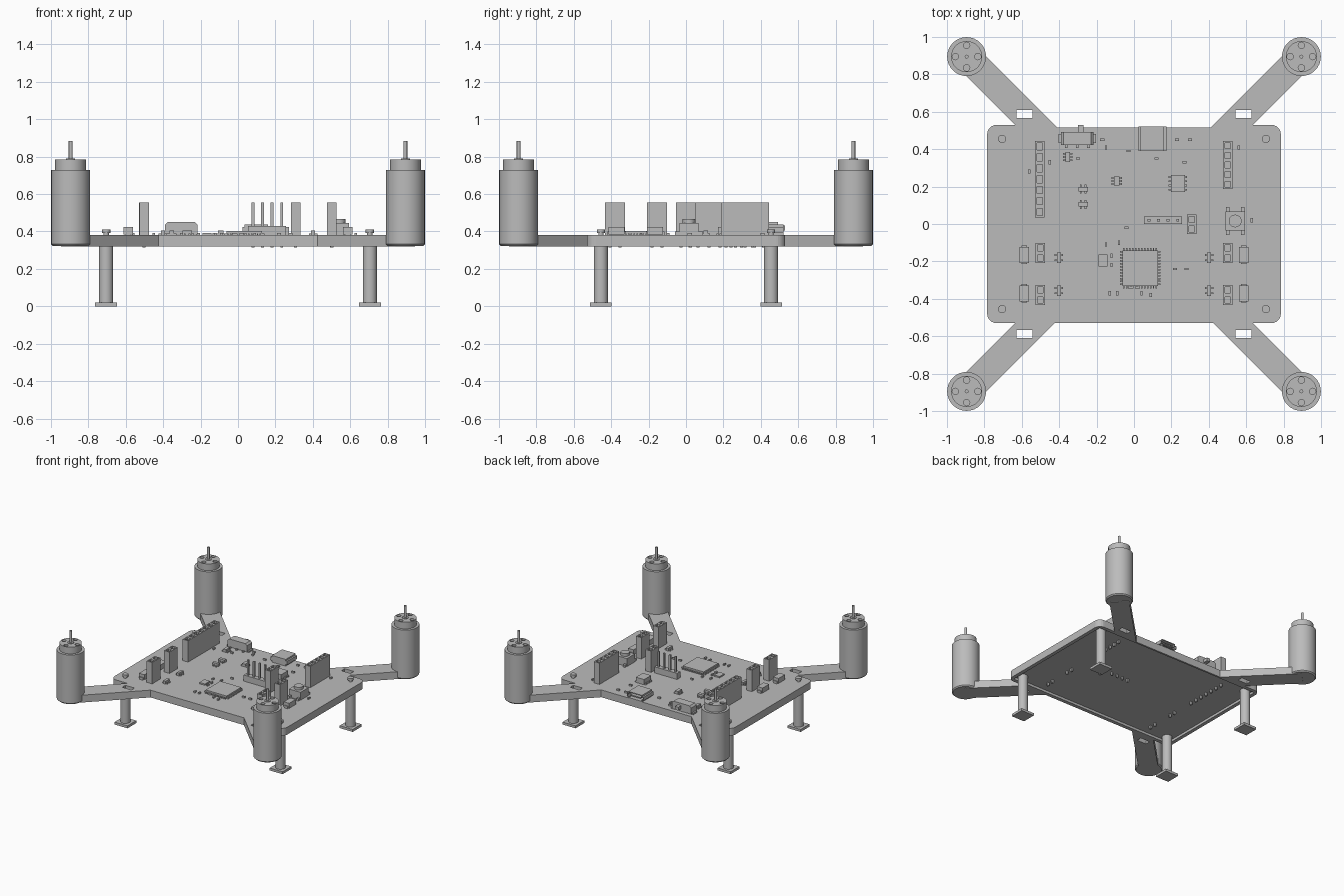
import bpy, bmesh, math
from mathutils import Matrix, Vector

if "Cube" in bpy.data.objects:
    bpy.data.objects.remove(bpy.data.objects["Cube"])

TOP = 0.38   # upper surface of the board
grey = bpy.data.materials.new("light_grey")
grey.diffuse_color = (0.5, 0.5, 0.5, 1)
grey.use_nodes = True
grey.node_tree.nodes["Principled BSDF"].inputs["Base Color"].default_value = grey.diffuse_color


def part(name, bm, loc=(0, 0, 0), smooth=False):
    bmesh.ops.recalc_face_normals(bm, faces=bm.faces)
    me = bpy.data.meshes.new(name)
    bm.to_mesh(me)
    bm.free()
    ob = bpy.data.objects.new(name, me)
    ob.location = loc
    bpy.context.collection.objects.link(ob)
    me.materials.append(grey)
    if smooth:
        bpy.ops.object.select_all(action='DESELECT')
        ob.select_set(True)
        bpy.context.view_layer.objects.active = ob
        bpy.ops.object.shade_smooth_by_angle(angle=math.radians(30))
    return ob


def box(bm, cx, cy, w, d, z0, z1):
    m = Matrix.Translation((cx, cy, (z0 + z1) / 2)) @ Matrix.Diagonal((w, d, z1 - z0, 1))
    return bmesh.ops.create_cube(bm, size=1, matrix=m)['verts']


def cyl(bm, cx, cy, r, z0, z1, n=24):
    bmesh.ops.create_cone(bm, cap_ends=True, segments=n, radius1=r, radius2=r, depth=z1 - z0,
                          matrix=Matrix.Translation((cx, cy, (z0 + z1) / 2)))


def cut(ob, bm):
    # subtract a helper mesh, then remove the helper
    tool = part("cutter", bm)
    tool.hide_render = True
    mod = ob.modifiers.new("cut", 'BOOLEAN')
    mod.operation, mod.solver, mod.object = 'DIFFERENCE', 'EXACT', tool
    dg = bpy.context.evaluated_depsgraph_get()
    me = bpy.data.meshes.new_from_object(ob.evaluated_get(dg))
    ob.modifiers.clear()
    ob.data = me
    bpy.data.objects.remove(tool)


def chip(bm, cx, cy, w, d, z1, nx=0, ny=0, reach=0.012, leg=0.01):
    # chip body with nx legs on the front/back sides and ny legs on the left/right sides
    box(bm, cx, cy, w, d, TOP + 0.002, z1)
    for i in range(nx):
        box(bm, cx + w * ((i + 0.5) / nx - 0.5), cy, leg, d + 2 * reach, TOP, TOP + 0.01)
    for i in range(ny):
        box(bm, cx, cy + d * ((i + 0.5) / ny - 0.5), w + 2 * reach, leg, TOP, TOP + 0.01)


# frame board: one outline with rounded corners and four diagonal arms
def quadrant(edge):
    a, h, c = 0.105, 0.0525, 0.895
    pts = [(edge - a, edge), (c - h, c + h), (c + h, c - h), (0.53 + a, 0.53)]
    pts += [(0.735 + 0.05 * math.sin(t), 0.48 + 0.05 * math.cos(t))
            for t in (i * math.pi / 12 for i in range(7))]
    return pts


back, front = quadrant(0.515), quadrant(0.53)
outline = (back + [(x, -y) for x, y in reversed(front)]
           + [(-x, -y) for x, y in front] + [(-x, y) for x, y in reversed(back)])
bm = bmesh.new()
face = bm.faces.new([bm.verts.new((x, y, 0.32)) for x, y in outline])
ext = bmesh.ops.extrude_face_region(bm, geom=[face])['geom']
bmesh.ops.translate(bm, vec=(0, 0, TOP - 0.32), verts=[v for v in ext if isinstance(v, bmesh.types.BMVert)])
board = part("frame_board", bm)

# arm slots and the shallow recess underneath
bm = bmesh.new()
for sx in (-1, 1):
    for sy in (-1, 1):
        box(bm, sx * 0.585, sy * 0.588, 0.084, 0.042, 0.25, 0.45)
box(bm, 0, 0, 1.51, 1.0, 0.25, 0.34)
cut(board, bm)

# motors and legs at the four corners
PROFILE = [(0, .323), (.096, .323), (.104, .332), (.104, .73), (.083, .73), (.083, .785),
           (.024, .785), (.024, .79), (.01, .79), (.01, .885), (0, .885)]
for sx, side in ((-1, "left"), (1, "right")):
    for sy, end in ((-1, "front"), (1, "back")):
        bm = bmesh.new()
        vs = [bm.verts.new((r, 0, z)) for r, z in PROFILE]
        es = [bm.edges.new(p) for p in zip(vs, vs[1:])]
        bmesh.ops.spin(bm, geom=vs + es, cent=(0, 0, 0), axis=(0, 0, 1),
                       angle=math.tau, steps=32, use_duplicate=False)
        bmesh.ops.remove_doubles(bm, verts=bm.verts, dist=1e-4)
        motor = part(f"motor_{end}_{side}", bm, (sx * 0.895, sy * 0.895, 0), True)
        bm = bmesh.new()
        for k in range(4):
            t = k * math.pi / 2
            cyl(bm, 0.06 * math.cos(t) + sx * 0.895, 0.06 * math.sin(t) + sy * 0.895, 0.017, 0.76, 0.82, 16)
        cut(motor, bm)

        bm = bmesh.new()
        box(bm, 0, 0, 0.118, 0.114, 0, 0.02)
        cyl(bm, 0, 0, 0.038, 0.02, 0.34)
        cyl(bm, 0, 0, 0.014, TOP, 0.395)
        cyl(bm, 0, 0, 0.022, 0.392, 0.41)
        part(f"leg_{end}_{side}", bm, (sx * 0.705, sy * 0.455, 0), True)


# socket headers: a strip of square wells, with solder pins below the board
def header(name, cx, y0, y1, n):
    bm = bmesh.new()
    m = Matrix.Translation((cx, (y0 + y1) / 2, 0.555)) @ Matrix.Diagonal((0.05, y1 - y0, 1, 1))
    bmesh.ops.create_grid(bm, x_segments=1, y_segments=n, size=0.5, matrix=m)
    wells = list(bm.faces)
    rim = [e for e in bm.edges if e.is_boundary]
    walls = bmesh.ops.extrude_edge_only(bm, edges=rim)['geom']
    bmesh.ops.translate(bm, vec=(0, 0, TOP - 0.555), verts=[v for v in walls if isinstance(v, bmesh.types.BMVert)])
    bmesh.ops.inset_individual(bm, faces=wells, thickness=0.014)
    hole = bmesh.ops.extrude_discrete_faces(bm, faces=wells)['faces']
    bottom = {v for f in hole for v in f.verts}
    bmesh.ops.translate(bm, vec=(0, 0, -0.06), verts=list(bottom))
    for i in range(n):
        box(bm, cx, y0 + (y1 - y0) * (i + 0.5) / n, 0.016, 0.016, 0.314, 0.345)
    part(name, bm)


header("long_socket", -0.503, 0.035, 0.444, 7)
header("short_socket", 0.501, 0.187, 0.444, 5)
header("centre_socket", 0.308, -0.053, 0.05, 2)
for sx, side in ((-1, "left"), (1, "right")):
    for y, end in ((-0.155, "back"), (-0.38, "front")):
        header(f"motor_socket_{end}_{side}", sx * 0.502, y - 0.053, y + 0.053, 2)

# pin header
bm = bmesh.new()
box(bm, 0.155, 0.02, 0.205, 0.042, TOP, 0.43)
for i in range(4):
    box(bm, 0.08 + i * 0.051, 0.02, 0.014, 0.014, 0.428, 0.555)
    box(bm, 0.08 + i * 0.051, 0.02, 0.014, 0.014, 0.314, 0.345)
part("pin_header", bm)

# diodes and transistors beside the motor sockets
bm = bmesh.new()
for sx in (-1, 1):
    for y in (-0.165, -0.371):
        box(bm, sx * 0.586, y, 0.05, 0.085, TOP + 0.004, 0.425)
        box(bm, sx * 0.586, y, 0.03, 0.1, TOP, 0.4)
        chip(bm, sx * 0.402, y - 0.015 + 0.03 * (y < -0.3), 0.022, 0.056, 0.405, 0, 2)
part("motor_drivers", bm)

# integrated circuits
bm = bmesh.new()
chip(bm, 0.033, -0.236, 0.19, 0.19, 0.403, 12, 12, 0.013, 0.008)
chip(bm, 0.235, 0.217, 0.075, 0.09, 0.425, 0, 4)
chip(bm, -0.272, 0.187, 0.052, 0.024, 0.405, 2, 0)
chip(bm, -0.272, 0.105, 0.052, 0.024, 0.405, 2, 0)
chip(bm, -0.354, 0.358, 0.026, 0.052, 0.405, 0, 3)
chip(bm, -0.092, 0.23, 0.03, 0.05, 0.405, 0, 3)
box(bm, -0.166, -0.196, 0.05, 0.065, TOP, 0.391)
part("chips", bm)

# push button
bm = bmesh.new()
box(bm, 0.541, 0.016, 0.104, 0.104, TOP, 0.445)
for sx in (-1, 1):
    for sy in (-1, 1):
        box(bm, 0.541 + sx * 0.04, 0.016 + sy * 0.06, 0.018, 0.03, TOP, 0.4)
cyl(bm, 0.541, 0.016, 0.034, 0.445, 0.468)
part("push_button", bm, smooth=True)

# slide switch with its knob over the back edge
bm = bmesh.new()
vs = box(bm, -0.303, 0.457, 0.175, 0.068, TOP + 0.005, 0.45)
top_edges = {e for v in vs if v.co.z > 0.42 for e in v.link_edges
             if abs(e.verts[0].co.x - e.verts[1].co.x) < 1e-5 and abs(e.verts[0].co.z - e.verts[1].co.z) < 1e-5}
bmesh.ops.bevel(bm, geom=list(top_edges), offset=0.014, segments=1, affect='EDGES')
box(bm, -0.285, 0.508, 0.03, 0.042, 0.405, 0.432)
for dx in (-0.06, 0, 0.06):
    box(bm, -0.303 + dx, 0.42, 0.014, 0.025, TOP, 0.39)
for dx in (-0.09, 0.09):
    box(bm, -0.303 + dx, 0.457, 0.02, 0.05, TOP, 0.392)
part("slide_switch", bm)

# charging port: open shell facing the back
bm = bmesh.new()
vs = box(bm, 0.098, 0.455, 0.15, 0.13, TOP + 0.002, 0.437)
edges = {e for v in vs for e in v.link_edges if abs(e.verts[0].co.y - e.verts[1].co.y) > 0.1}
bmesh.ops.bevel(bm, geom=list(edges), offset=0.013, segments=2, affect='EDGES')
bm.normal_update()
mouth = [f for f in bm.faces if f.normal.y > 0.9]
bmesh.ops.inset_region(bm, faces=mouth, thickness=0.007)
deep = bmesh.ops.extrude_discrete_faces(bm, faces=mouth)['faces']
bmesh.ops.translate(bm, vec=(0, -0.1, 0), verts=list({v for f in deep for v in f.verts}))
box(bm, 0.098, 0.47, 0.09, 0.09, 0.404, 0.413)
part("charging_port", bm)

# small resistors and capacitors: x, y in hundredths, one list per direction
ALONG_X = [(23, 45), (30, 45), (-17, 45), (-3, 39), (12, 35), (-30, 35), (22, -24), (28, -24),
           (-4, -2), (2, -34), (-2, -34), (27, 33)]
ALONG_Y = [(-45, 33), (-56, 28), (-15, 41), (56, 41), (63, 2), (-8, -10), (-15, -11), (-12, -17),
           (-12, -22), (-9, -37), (-13, -37), (4, -37), (9, -38)]
bm = bmesh.new()
for spots, w, d in ((ALONG_X, 0.022, 0.012), (ALONG_Y, 0.012, 0.022)):
    for x, y in spots:
        box(bm, x / 100, y / 100, w, d, TOP, 0.393)
part("small_components", bm)
